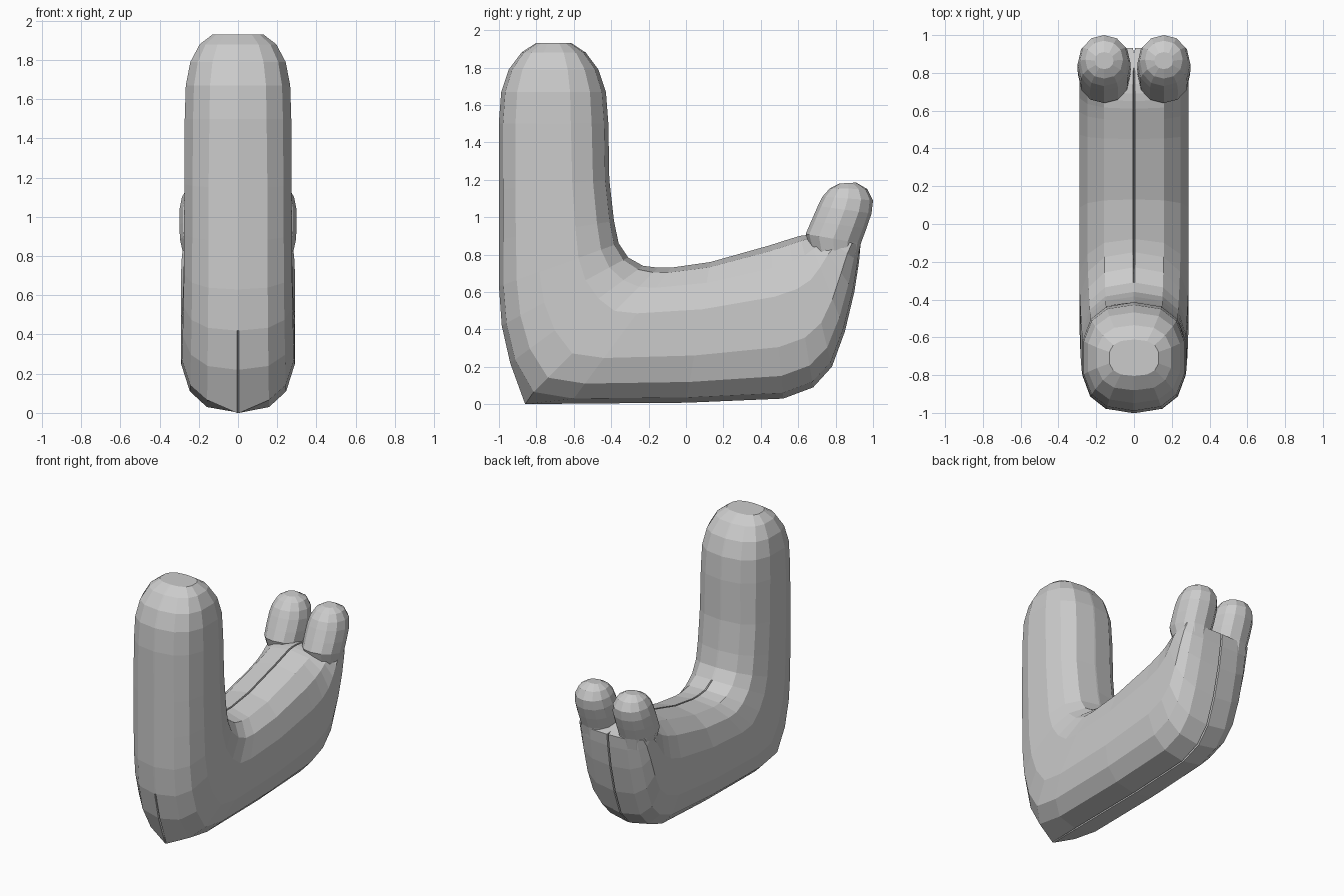
import bpy, bmesh, math
from mathutils import Vector

if "Cube" in bpy.data.objects:
    bpy.data.objects.remove(bpy.data.objects["Cube"])

grey = bpy.data.materials.new("light grey")
grey.diffuse_color = (0.6, 0.6, 0.6, 1)
grey.use_nodes = True
grey.node_tree.nodes["Principled BSDF"].inputs["Base Color"].default_value = grey.diffuse_color


def section(inner, outer, w, n, cx=0.0, groove=None, steps=7):
    """Closed ring spanning two points of the side profile, with half width w."""
    a, b = Vector((0, *inner)), Vector((0, *outer))
    mid, axis = (a + b) / 2, (a - b) / 2
    half = []
    for i in range(steps + 1):
        t = math.pi * (i / steps - 0.5)
        x = w * abs(math.cos(t)) ** (2 / n)
        s = math.copysign(abs(math.sin(t)) ** (2 / n), t)
        half.append((0.0 if i in (0, steps) else x, s))
    if groove is not None:          # narrow crease along the centre line
        k = 1 - groove / axis.length
        half = [(0, -k), (0.006, -1)] + half[1:-1] + [(0.006, 1), (0, k)]
    ring = half + [(-x, s) for x, s in half[-2:0:-1]]
    return [mid + axis * s + Vector((cx + x, 0, 0)) for x, s in ring]


def loft(name, rings):
    bm = bmesh.new()
    vs = [[bm.verts.new(p) for p in r] for r in rings]
    m = len(vs[0])
    for r0, r1 in zip(vs, vs[1:]):
        for i in range(m):
            j = (i + 1) % m
            bm.faces.new((r0[i], r0[j], r1[j], r1[i]))
    bm.faces.new(vs[0])
    bm.faces.new(vs[-1])
    bmesh.ops.recalc_face_normals(bm, faces=bm.faces)
    me = bpy.data.meshes.new(name)
    bm.to_mesh(me)
    bm.free()
    me.materials.append(grey)
    ob = bpy.data.objects.new(name, me)
    bpy.context.collection.objects.link(ob)


def ramp(v, start, end):
    return min(1, max(0, (v - start) / (end - start)))


# Rounded top of the upright
rings = []
for z in (1.93, 1.88, 1.79, 1.67, 1.5):
    u = (z - 1.5) / 0.45
    depth = 0.293 * (1 - u ** 2.5) ** 0.5
    width = 0.277 * (1 - u ** 3) ** 0.357
    rings.append(section((-0.708 + depth, z), (-0.708 - depth, z), width, 2.6, groove=0))

# Upright turning into the base: inner y, z and outer y, z
BEND = [
    (-0.41, 1.20, -1.0, 1.15), (-0.385, 0.98, -1.0, 0.88),
    (-0.36, 0.86, -1.0, 0.63), (-0.31, 0.785, -0.985, 0.42),
    (-0.23, 0.74, -0.94, 0.22), (-0.15, 0.73, -0.84, 0.04),
    (-0.08, 0.73, -0.62, 0.003), (0.13, 0.76, 0.0, 0.008),
    (0.45, 0.85, 0.52, 0.03), (0.55, 0.882, 0.68, 0.09),
    (0.61, 0.90, 0.78, 0.20), (0.65, 0.905, 0.85, 0.39),
    (0.69, 0.905, 0.90, 0.60), (0.74, 0.90, 0.925, 0.76),
    (0.80, 0.885, 0.933, 0.85),
]
for iy, iz, oy, oz in BEND:
    width = 0.278 + 0.017 * ramp(iy, -0.42, -0.1) - 0.022 * ramp(iy, 0.67, 0.8)
    ring = section((iy, iz), (oy, oz), width, 2.7, groove=0.035 * ramp(iy, -0.3, -0.15))
    if oz == 0.04:                  # pointed heel at the lower front corner
        for i in (-1, 0, 1):
            ring[i] = Vector((0.006 * i, -0.86, 0))
    rings.append(ring)
loft("body", rings)

# Pair of rounded knobs on the rear end: inner y, z, outer y, z, half width
KNOB = [
    (0.68, 0.78, 0.91, 0.74, 0.11), (0.64, 0.91, 0.935, 0.86, 0.138),
    (0.67, 0.98, 0.965, 0.94, 0.141), (0.705, 1.06, 0.992, 1.02, 0.14),
    (0.73, 1.11, 1.0, 1.09, 0.128), (0.77, 1.155, 0.97, 1.15, 0.1),
    (0.82, 1.18, 0.91, 1.185, 0.05),
]
for side, label in ((1, "right_knob"), (-1, "left_knob")):
    loft(label, [section(k[0:2], k[2:4], k[4], 2.15, cx=0.158 * side, steps=6)
                 for k in KNOB])
